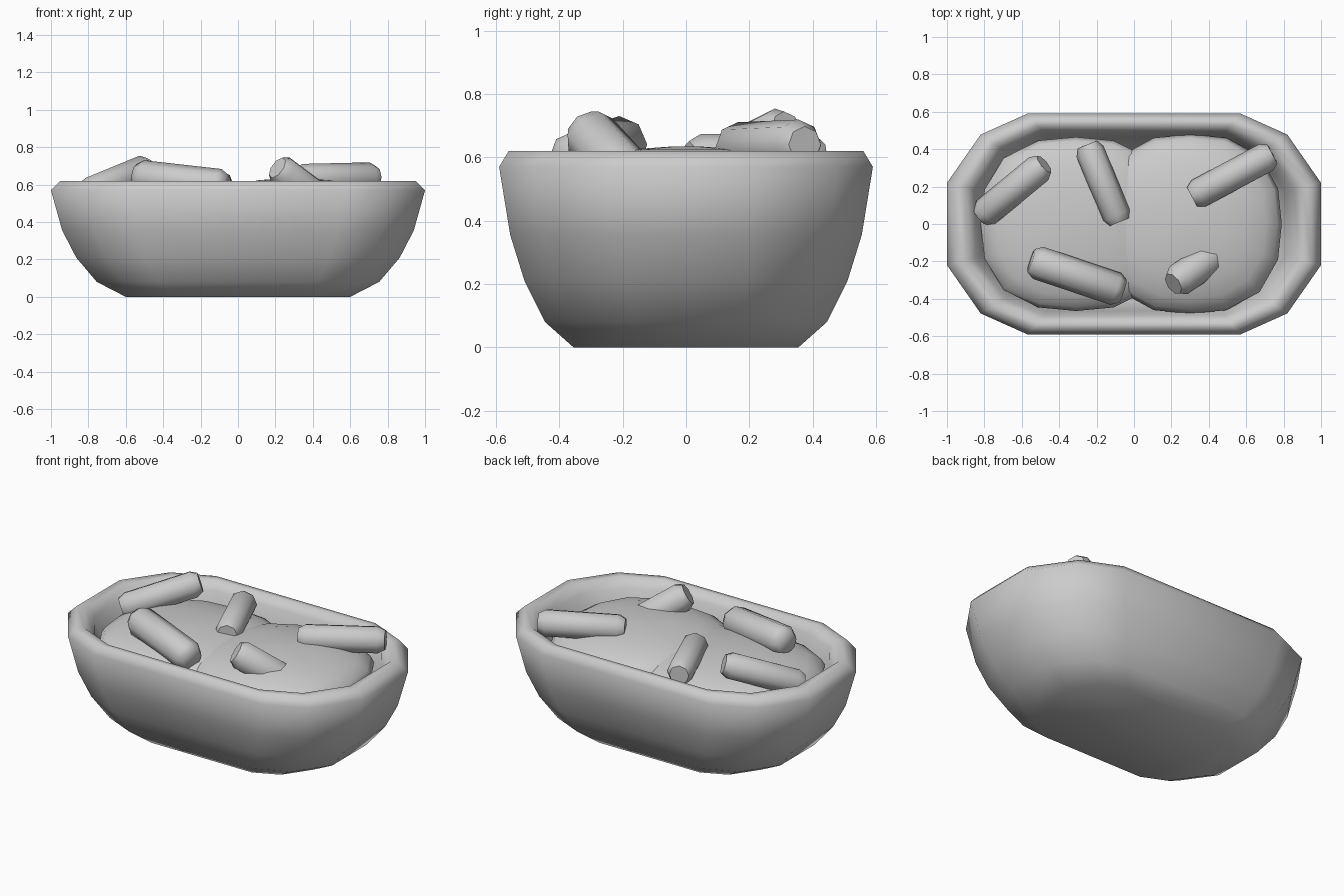
import bpy, bmesh, math
from mathutils import Vector

if "Cube" in bpy.data.objects:
    bpy.data.objects.remove(bpy.data.objects["Cube"])


def loft(name, rings, angle=60):
    """Skin a list of equal-length rings and cap both ends."""
    bm = bmesh.new()
    loops = [[bm.verts.new(p) for p in ring] for ring in rings]
    n = len(loops[0])
    for a, b in zip(loops, loops[1:]):
        for i in range(n):
            j = (i + 1) % n
            bm.faces.new((a[i], a[j], b[j], b[i]))
    bm.faces.new(loops[0][::-1])
    bm.faces.new(loops[-1])
    bmesh.ops.recalc_face_normals(bm, faces=bm.faces)
    mesh = bpy.data.meshes.new(name)
    bm.to_mesh(mesh)
    bm.free()
    ob = bpy.data.objects.new(name, mesh)
    bpy.context.collection.objects.link(ob)
    bpy.ops.object.select_all(action='DESELECT')
    ob.select_set(True)
    bpy.context.view_layer.objects.active = ob
    bpy.ops.object.shade_smooth_by_angle(angle=math.radians(angle))
    return ob


# Bowl: twelve-sided rounded rectangle, outside up, over the rim, inside down
corner = [(1, .373), (.82, .81), (.57, 1)]
outline = (corner + [(-x, y) for x, y in corner[::-1]]
           + [(-x, -y) for x, y in corner] + [(x, -y) for x, y in corner[::-1]])
profile = [(.6, .355, 0), (.755, .445, .08), (.865, .51, .21), (.94, .555, .355),
           (1, .59, .57), (.95, .56, .62), (.9, .525, .62), (.85, .49, .57),
           (.81, .465, .45), (.73, .42, .25), (.55, .32, .12)]
loft("bowl", [[(x * sx, y * sy, z) for x, y in outline] for sx, sy, z in profile])


# Two soft mounds filling the bowl
def mound(name, cx, rx, ry, z0, h, sides=16):
    rings = []
    for k in range(-3, 6):
        t = math.radians(k * 17)
        ring = []
        for i in range(sides):
            a = 2 * math.pi * i / sides
            c, s = math.cos(a), math.sin(a)
            f = math.cos(t) / (abs(c) ** 2.5 + abs(s) ** 2.5) ** .4
            ring.append((cx + rx * c * f, ry * s * f, z0 + h * math.sin(t)))
        rings.append(ring)
    loft(name, rings)


mound("left_mound", -.31, .51, .465, .49, .12)
mound("right_mound", .3, .49, .48, .49, .145)


# Sausage-like sticks with chamfered ends, lying on the mounds
def stick(name, a, b, r, sides=8):
    a, b = Vector(a), Vector(b)
    d = (b - a).normalized()
    side = d.cross(Vector((0, 0, 1))).normalized()
    up = side.cross(d)
    rings = []
    for p, f in ((a, .72), (a + d * .04, 1), (b - d * .04, 1), (b, .72)):
        rings.append([p + r * f * (side * math.cos(t) + up * math.sin(t))
                      for t in (2 * math.pi * i / sides for i in range(sides))])
    loft(name, rings)


sticks = [((-.82, .04, .55), (-.48, .32, .69), .08),
          ((-.25, .425, .6), (-.08, .01, .595), .078),
          ((.31, .145, .63), (.74, .375, .64), .08),
          ((-.55, -.195, .645), (-.06, -.36, .59), .09),
          ((.21, -.32, .69), (.52, -.11, .46), .088)]
for i, s in enumerate(sticks):
    loft_name = f"stick_{i + 1}"
    stick(loft_name, *s)
